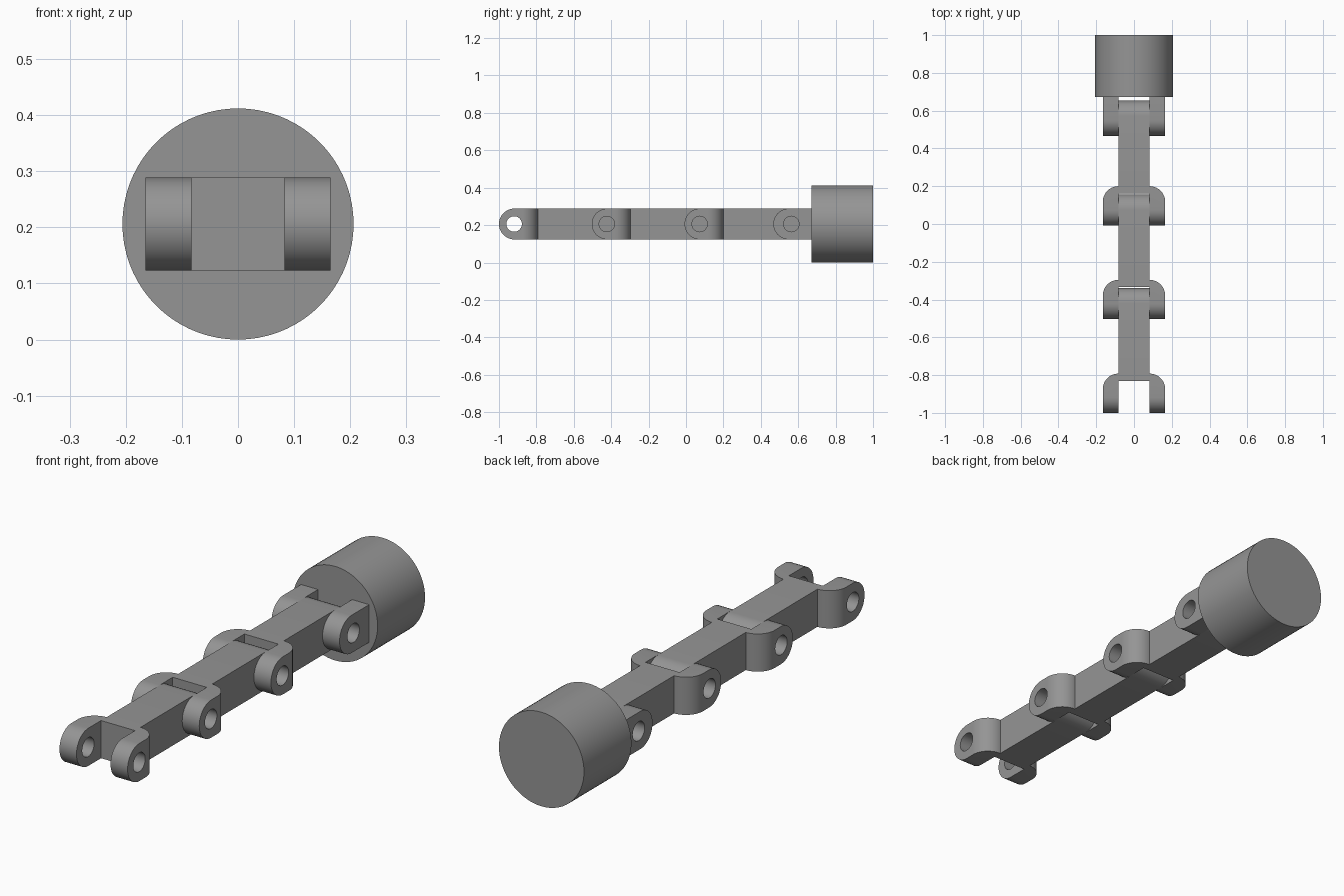
import bpy, bmesh, math
from mathutils import Matrix, Vector

cube = bpy.data.objects.get("Cube")
if cube:
    bpy.data.objects.remove(cube, do_unlink=True)

Z0 = 0.206        # height of the chain axis
R = 0.0825        # half thickness of a link, radius of its rounded ends
PIN = 0.0415      # pin hole radius
PITCH = 0.496     # distance between links

grey = bpy.data.materials.new("plain grey")
grey.use_nodes = True
grey.diffuse_color = (0.3, 0.3, 0.3, 1)
grey.node_tree.nodes["Principled BSDF"].inputs["Base Color"].default_value = (0.3, 0.3, 0.3, 1)


def arc(cx, cy, r, a0, a1, n=20):
    angles = [math.radians(a0 + (a1 - a0) * i / n) for i in range(n + 1)]
    return [(cx + r * math.cos(a), cy + r * math.sin(a)) for a in angles]


def prism(name, points, direction):
    """Extrude a closed profile of 3D points along a direction."""
    bm = bmesh.new()
    face = bm.faces.new([bm.verts.new(p) for p in points])
    ext = bmesh.ops.extrude_face_region(bm, geom=[face])
    moved = [v for v in ext["geom"] if isinstance(v, bmesh.types.BMVert)]
    bmesh.ops.translate(bm, verts=moved, vec=Vector(direction))
    bmesh.ops.recalc_face_normals(bm, faces=bm.faces)
    mesh = bpy.data.meshes.new(name)
    bm.to_mesh(mesh)
    bm.free()
    mesh.materials.append(grey)
    obj = bpy.data.objects.new(name, mesh)
    bpy.context.collection.objects.link(obj)
    return obj


def side_prism(name, yz, x0, x1):
    return prism(name, [(x0, y, Z0 + z) for y, z in yz], (x1 - x0, 0, 0))


def boolean(obj, cutter, operation):
    """Apply a boolean and discard its cutter."""
    mod = obj.modifiers.new(operation, 'BOOLEAN')
    mod.operation, mod.object, mod.solver = operation, cutter, 'EXACT'
    bpy.context.view_layer.update()
    graph = bpy.context.evaluated_depsgraph_get()
    mesh = bpy.data.meshes.new_from_object(obj.evaluated_get(graph))
    obj.modifiers.clear()
    obj.data = mesh
    bpy.data.objects.remove(cutter, do_unlink=True)


def smooth(obj):
    bpy.ops.object.select_all(action='DESELECT')
    obj.select_set(True)
    bpy.context.view_layer.objects.active = obj
    bpy.ops.object.shade_smooth_by_angle(angle=math.radians(30))


def drill(obj, y):
    boolean(obj, side_prism("drill", arc(y, 0, PIN, 0, 348.75, 31), -0.3, 0.3), 'DIFFERENCE')


def link(name, tip):
    """Forked link: plan outline cut by a side outline with round ends."""
    slot, back, end = tip + 0.17, tip + 0.208, tip + 0.661
    half = [(R, slot), (R, tip - 0.01), (2 * R, tip - 0.01)]
    half += arc(R, back - R, R, 0, 90) + [(R, end + 0.01)]
    plan = half + [(-x, y) for x, y in reversed(half)]
    obj = prism(name, [(x, y, Z0 - 0.15) for x, y in plan], (0, 0, 0.3))
    side = arc(tip + R, 0, R, 90, 270) + arc(end - R, 0, R, -90, 90)
    boolean(obj, side_prism("side_outline", side, -0.3, 0.3), 'INTERSECT')
    drill(obj, tip + 0.081)
    smooth(obj)


# Three chained links
for i, part in enumerate(("front", "middle", "rear")):
    link(part + "_link", -1 + i * PITCH)

# Round base
ring = [(x, 0.672, Z0 + z) for x, z in arc(0, 0, 0.206, 0, 355, 71)]
smooth(prism("round_base", ring, (0, 0.328, 0)))

# Fork arms on the base
tip = 0.467
arm = arc(tip + R, 0, R, 90, 270) + [(0.672, -R), (0.672, R)]
for name, s in (("left_base_arm", 1), ("right_base_arm", -1)):
    obj = side_prism(name, arm, s * R, s * 2 * R)
    drill(obj, 0.563)
    smooth(obj)
